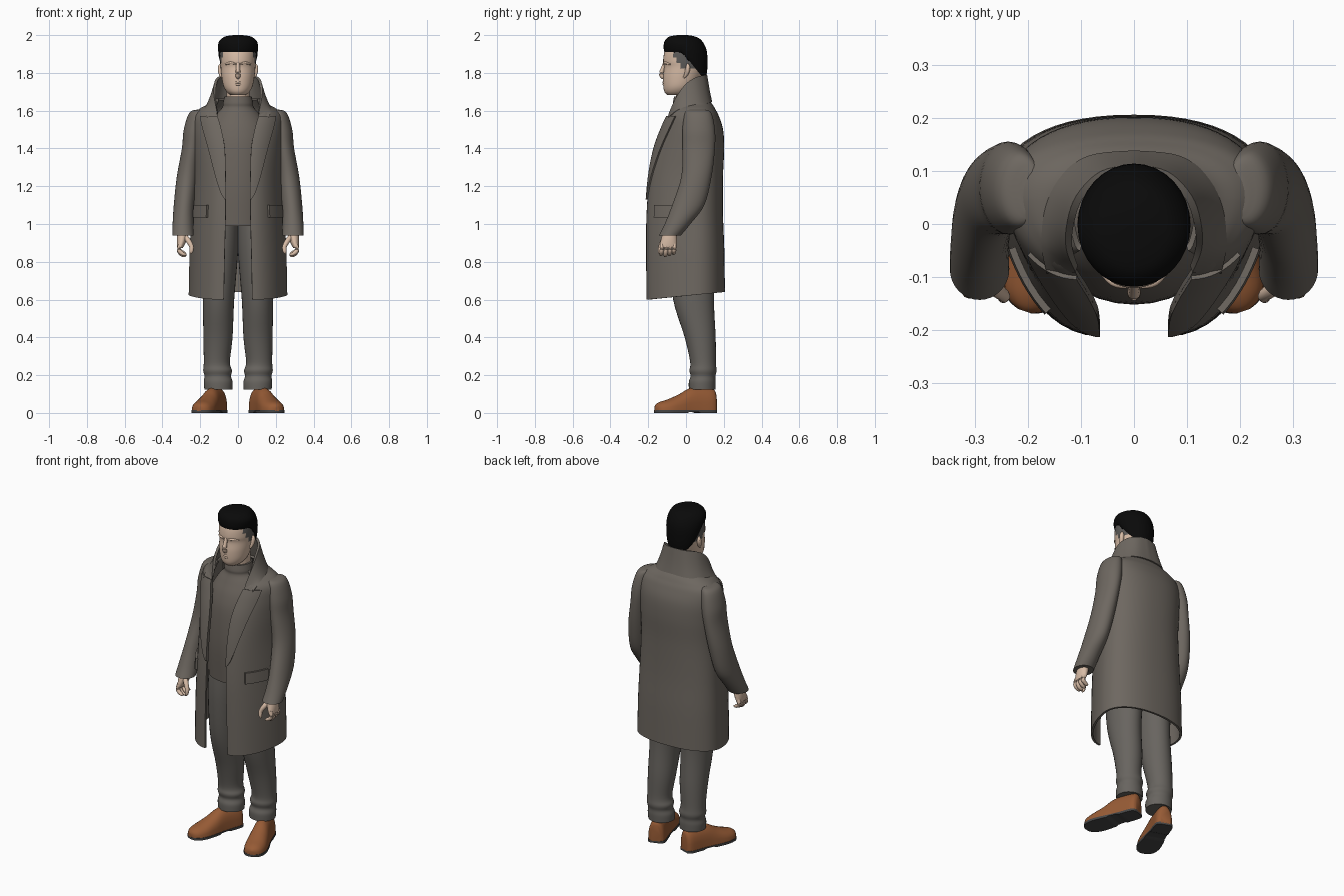
import bpy, bmesh
from math import sin, cos, pi, radians
from mathutils import Vector

if "Cube" in bpy.data.objects:
    bpy.data.objects.remove(bpy.data.objects["Cube"])


def material(name, r, g, b):
    m = bpy.data.materials.new(name)
    m.diffuse_color = (r, g, b, 1)
    m.use_nodes = True
    m.node_tree.nodes["Principled BSDF"].inputs["Base Color"].default_value = m.diffuse_color
    return m


COAT = material("coat_grey", .155, .137, .118)
KNIT = material("sweater_grey", .145, .126, .108)
CLOTH = material("trouser_grey", .138, .128, .115)
SKIN = material("skin", .68, .50, .38)
HAIR = material("black_hair", .003, .003, .003)
FADE = material("short_hair_grey", .11, .105, .10)
LEATHER = material("tan_leather", .31, .105, .036)
SOLE = material("dark_sole", .06, .06, .06)


def spline(rows, k=5):
    """Catmull-Rom interpolation of number rows."""
    out = []
    for i in range(len(rows) - 1):
        q = [rows[max(i - 1, 0)], rows[i], rows[i + 1], rows[min(i + 2, len(rows) - 1)]]
        for j in range(k):
            t = j / k
            out.append([.5 * (2 * b + (c - a) * t + (2 * a - 5 * b + 4 * c - d) * t * t
                              + (3 * b - a - 3 * c + d) * t ** 3) for a, b, c, d in zip(*q)])
    return out + [list(rows[-1])]


def make(name, shells, mats, closed=True, mirror=False, thick=0, rule=None):
    """Skin each list of rings, then mirror and thicken."""
    bm = bmesh.new()
    for rings in shells:
        vs = [[bm.verts.new(p) for p in r] for r in rings]
        n = len(vs[0])
        for a, b in zip(vs, vs[1:]):
            for i in range(n if closed else n - 1):
                j = (i + 1) % n
                bm.faces.new((a[i], a[j], b[j], b[i]))
        if closed:
            bm.faces.new(vs[0])
            bm.faces.new(vs[-1])
    bmesh.ops.recalc_face_normals(bm, faces=bm.faces)
    me = bpy.data.meshes.new(name)
    for m in mats:
        me.materials.append(m)
    if rule:
        for f in bm.faces:
            f.material_index = rule(f.calc_center_median())
    bm.to_mesh(me)
    bm.free()
    ob = bpy.data.objects.new(name, me)
    bpy.context.collection.objects.link(ob)
    if mirror:
        ob.modifiers.new("mirror", 'MIRROR')
    if thick:
        s = ob.modifiers.new("thickness", 'SOLIDIFY')
        s.thickness, s.offset = thick, 0
    if mirror or thick:
        done = bpy.data.meshes.new_from_object(ob.evaluated_get(bpy.context.evaluated_depsgraph_get()))
        ob.modifiers.clear()
        ob.data = done
    ob.data.name = name
    ob.data.shade_smooth()
    ob.data.set_sharp_from_angle(angle=radians(40))
    return ob


def oval(x, y, z, rx, ry, n=32):
    return [(x + rx * cos(2 * pi * i / n), y + ry * sin(2 * pi * i / n), z) for i in range(n)]


def ovals(rows, k=5):
    return [oval(*r) for r in spline(rows, k)]


def body(rows, k=5):
    """Centred rings from (z, front y, back y, half width)."""
    return [oval(0, (f + b) / 2, z, w, (b - f) / 2) for z, f, b, w in spline(rows, k)]


def tube(path, n=10):
    """Round tube through (x, y, z, radius)."""
    pts = spline(path, 4)
    rings = []
    for i, p in enumerate(pts):
        d = Vector(pts[min(i + 1, len(pts) - 1)][:3]) - Vector(pts[max(i - 1, 0)][:3])
        q = d.to_track_quat('Z', 'Y')
        rings.append([Vector(p[:3]) + q @ Vector((p[3] * cos(2 * pi * j / n), p[3] * sin(2 * pi * j / n), 0))
                      for j in range(n)])
    return rings


# Coat surface: z, half width, front y, back y, opening x
COAT_ROWS = spline([(.60, .255, -.203, .20, .075), (.85, .25, -.205, .197, .07), (1.05, .24, -.203, .19, .065),
                    (1.25, .23, -.187, .19, .065), (1.40, .235, -.158, .196, .07), (1.50, .24, -.122, .19, .088),
                    (1.57, .235, -.09, .168, .108), (1.605, .20, -.065, .15, .115), (1.63, .155, -.052, .135, .112),
                    (1.66, .12, -.045, .11, .10)], 6)


def coat_point(z, a, off=0.0):
    """a runs from the front edge (0) to the back centre (pi)."""
    i = next((i for i in range(len(COAT_ROWS) - 2) if COAT_ROWS[i + 1][0] >= z), len(COAT_ROWS) - 2)
    lo, hi = COAT_ROWS[i], COAT_ROWS[i + 1]
    t = (z - lo[0]) / (hi[0] - lo[0])
    w, f, b, o = [p + (q - p) * t for p, q in zip(lo[1:], hi[1:])]
    s, c, mid = max(0, sin(a)), cos(a), .05
    if a < pi / 2:
        x, y = o + (w - o) * s, mid + (f - mid) * max(0, c) ** 1.3
    else:
        x, y = (w * s ** .88 if a < pi - .001 else 0), mid + (b - mid) * max(0, -c) ** .88
    hem = .04 * (y + .2) / .4 * max(0, 1 - (z - .6) / .4) ** 2
    return (x + off * s, y - off * c, z + hem)


make("coat_body", [[[coat_point(r[0], pi * i / 28) for i in range(29)] for r in COAT_ROWS]],
     [COAT], closed=False, mirror=True, thick=.012)

# Lapels lie over the front edges and widen upward
lapel = []
for i in range(19):
    z = 1.13 + .44 * i / 18
    wide = .03 + .68 * (i / 18) ** .7
    lapel.append([coat_point(z, wide * j / 8, .010) for j in range(9)])
make("lapel", [lapel], [COAT], closed=False, mirror=True, thick=.010)

# Raised collar: top edge and flared bottom edge
top = spline([(0, .105, 1.79), (.06, .093, 1.787), (.103, .05, 1.775), (.12, 0, 1.74), (.122, -.045, 1.675), (.108, -.085, 1.585)])
low = spline([(0, .132, 1.645), (.085, .122, 1.64), (.14, .08, 1.632), (.165, .02, 1.62), (.17, -.04, 1.60), (.165, -.088, 1.56)])
collar = [[Vector(a).lerp(Vector(b), t / 5) + Vector((0, 0, -.010 * sin(pi * t / 5))) for t in range(6)]
          for a, b in zip(top, low)]
make("collar", [collar], [COAT], closed=False, mirror=True, thick=.014)

# Pocket flaps follow the coat side
make("pocket_flap", [[[coat_point(1.035 + .065 * j / 3, .55 + .55 * i / 8, .012) for i in range(9)] for j in range(4)]],
     [COAT], closed=False, mirror=True, thick=.014)

make("sleeve", [ovals([(.195, .06, 1.606, .02, .04), (.214, .064, 1.588, .044, .07), (.231, .067, 1.5, .056, .086),
                       (.245, .067, 1.4, .052, .086), (.268, .055, 1.25, .056, .08), (.285, .012, 1.1, .055, .085),
                       (.291, -.045, 1.0, .055, .068), (.291, -.085, .94, .056, .058)])],
     [COAT], mirror=True)

# Sweater with roll neck
make("sweater", [body([(.99, -.14, .15, .175), (1.2, -.152, .15, .175), (1.4, -.142, .15, .17), (1.5, -.12, .14, .16),
                       (1.57, -.09, .12, .125), (1.615, -.07, .09, .085), (1.64, -.07, .085, .08),
                       (1.675, -.063, .08, .072)])], [KNIT])

# Trouser legs with creased ankles
make("trouser_leg", [ovals([(.088, .02, 1.02, .092, .115), (.094, .03, .85, .094, .125), (.103, .04, .6, .083, .108),
                            (.106, .075, .4, .077, .082), (.112, .09, .27, .069, .068), (.108, .09, .225, .076, .072),
                            (.107, .09, .195, .070, .066), (.105, .086, .165, .076, .071),
                            (.104, .085, .125, .074, .07)])], [CLOTH], mirror=True)

# Shoes: distance from heel, half width, height
SHOE = spline([(0, .028, .11), (.02, .047, .13), (.1, .050, .135), (.15, .053, .128), (.2, .059, .10),
               (.26, .062, .074), (.305, .052, .06), (.328, .034, .048), (.338, .012, .036)], 4)
HEEL, ALONG, ACROSS = Vector((.095, .155, 0)), Vector((.33, -.944, 0)), Vector((.944, .33, 0))


def shoe_point(s, x, z):
    return HEEL + ALONG * s + ACROSS * x + Vector((0, 0, z))


make("shoe", [[[shoe_point(s, w * cos(2 * pi * i / 24), .011 + (h - .011) * max(0, sin(2 * pi * i / 24)) ** .75)
                for i in range(24)] for s, w, h in SHOE]], [LEATHER], mirror=True)
make("shoe_sole", [[[shoe_point(s, x * (w + .002), z) for x, z in ((-1, .006 * (.1 < s < .17)), (1, .006 * (.1 < s < .17)),
                                                                   (1, .014), (-1, .014))]
                    for s, w, h in SHOE]], [SOLE], mirror=True)

# Hands: palm, four curled fingers and a thumb
hand = [ovals([(.292, -.085, .97, .028, .034), (.297, -.09, .92, .027, .042), (.305, -.095, .88, .017, .044),
               (.306, -.095, .872, .010, .036)])]
for i in range(4):
    y, d = -.128 + .022 * i, .006 * abs(i - 1)
    hand.append(tube([(.306, y, .895, .010), (.313, y, .865, .0115), (.302, y - .002, .842 + d, .011),
                      (.284, y - .004, .833 + d, .009), (.274, y - .004, .835 + d, .003)]))
hand.append(tube([(.285, -.10, .94, .014), (.262, -.122, .91, .014), (.246, -.134, .88, .012),
                  (.247, -.139, .855, .010), (.253, -.14, .842, .003)]))
make("hand", hand, [SKIN], mirror=True)

# Head, with cropped hair on the temples
make("neck", [ovals([(0, .012, 1.60, .062, .065), (0, .012, 1.76, .062, .065)])], [SKIN])
make("head", [body([(1.682, -.098, .0, .038), (1.70, -.114, .03, .06), (1.73, -.12, .055, .077), (1.78, -.121, .08, .087),
                    (1.83, -.116, .098, .092), (1.865, -.121, .104, .095), (1.92, -.111, .104, .094),
                    (1.96, -.08, .08, .075), (1.98, -.03, .04, .03)], 6)], [SKIN, FADE],
     rule=lambda c: int(c.z > 1.82 and c.y > -.068 + (1.9 - c.z) * .6))

# Nose, lips and brow ridges
make("nose", [tube([(0, -.112, 1.855, .009), (0, -.122, 1.825, .011), (0, -.131, 1.795, .013), (0, -.122, 1.778, .012),
                    (0, -.112, 1.775, .006)])], [SKIN])
make("lips", [tube([(-.028, -.109, z, .003), (0, -.119, z + .001, .006), (.028, -.109, z, .003)])
              for z in (1.738, 1.749)], [SKIN])
make("brow_ridge", [tube([(.014, -.118, 1.848, .004), (.04, -.110, 1.853, .007), (.068, -.083, 1.845, .004)])],
     [SKIN], mirror=True)
make("ear", [tube([(.084, -.012, 1.775, .005), (.090, .0, 1.79, .010), (.094, .008, 1.815, .013),
                   (.094, .01, 1.835, .011), (.090, .008, 1.848, .004)])], [SKIN], mirror=True)

# Hair cap: hairline drops from the brow to the nape
hair = []
for s, f, b, w in spline([(0, -.114, .107, .097), (.2, -.118, .113, .104), (.5, -.117, .113, .106), (.72, -.109, .103, .096),
                          (.9, -.09, .075, .073), (.98, -.06, .03, .04), (1, -.04, .0, .015)], 4):
    hair.append([(x, y, z + (2 - z) * s) for x, y, _ in oval(0, (f + b) / 2, 0, w, (b - f) / 2)
                 for z in [1.91 - .13 * min(1, max(0, y + .02) / .105)]])
make("hair", [hair], [HAIR])
